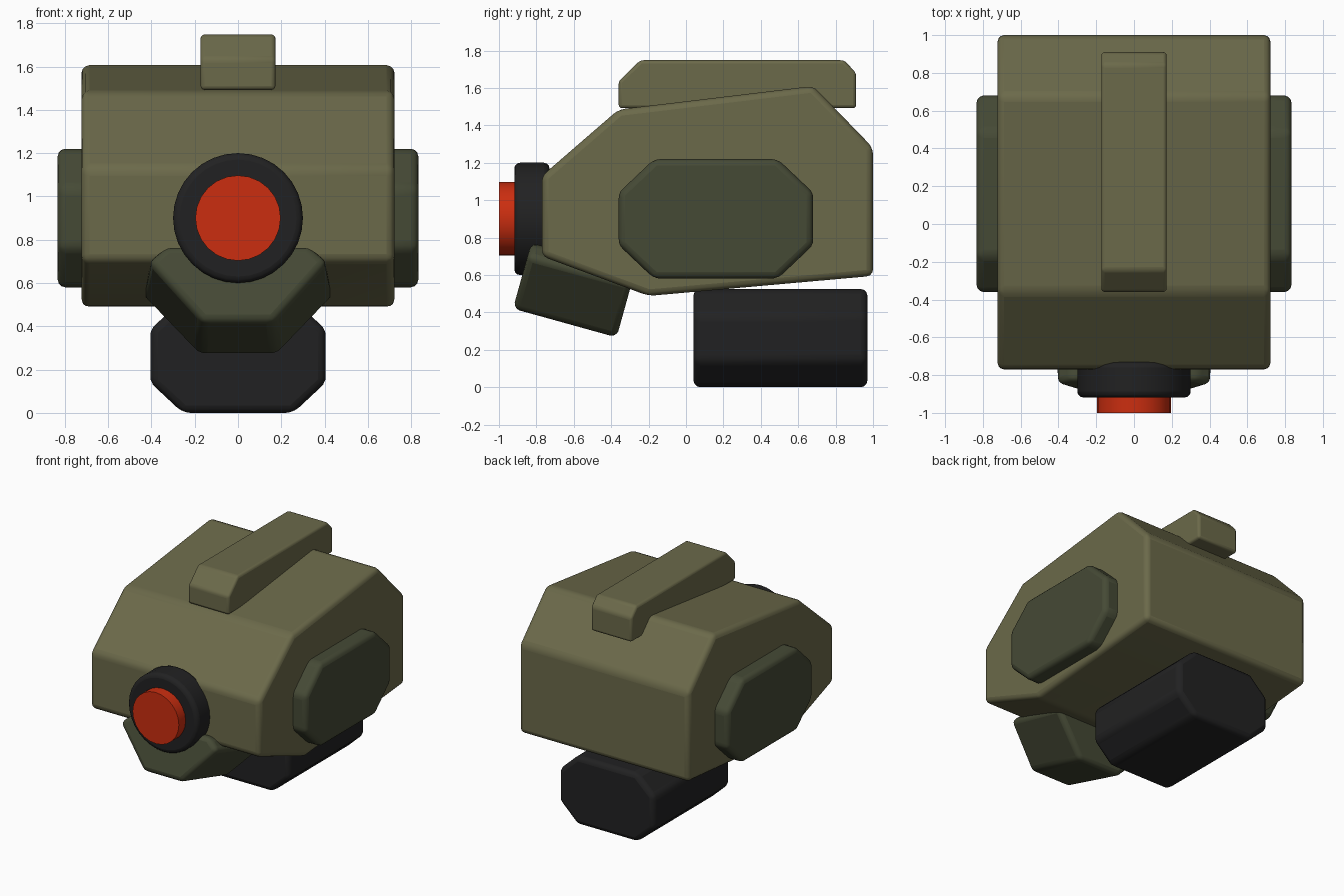
import bpy, bmesh, math
from mathutils import Matrix

cube = bpy.data.objects.get("Cube")
if cube:
    bpy.data.objects.remove(cube, do_unlink=True)


def material(name, rgb):
    m = bpy.data.materials.new(name)
    m.use_nodes = True
    m.diffuse_color = (*rgb, 1)
    m.node_tree.nodes["Principled BSDF"].inputs["Base Color"].default_value = (*rgb, 1)
    return m


olive = material("olive", (0.147, 0.142, 0.068))
dark_green = material("dark green", (0.060, 0.068, 0.036))
black = material("black", (0.0155, 0.0155, 0.016))
red = material("red", (0.60, 0.027, 0.005))


def finish(name, bm, mat, bevel):
    """Turn a bmesh into an object with rounded edges."""
    bmesh.ops.recalc_face_normals(bm, faces=bm.faces)
    mesh = bpy.data.meshes.new(name)
    bm.to_mesh(mesh)
    bm.free()
    mesh.materials.append(mat)
    ob = bpy.data.objects.new(name, mesh)
    bpy.context.collection.objects.link(ob)
    if bevel:
        mod = ob.modifiers.new("rounded_edges", 'BEVEL')
        mod.width = bevel
        mod.segments = 3
        mod.limit_method = 'ANGLE'
        mod.angle_limit = math.radians(25)
    bpy.ops.object.select_all(action='DESELECT')
    ob.select_set(True)
    bpy.context.view_layer.objects.active = ob
    bpy.ops.object.shade_smooth_by_angle(angle=math.radians(30))
    return ob


def prism(name, profile, axis, start, end, mat, bevel, taper=1.0):
    """Extrude a closed profile along x (profile in y,z) or y (profile in x,z)."""
    bm = bmesh.new()

    def ring(t, s):
        if axis == 'x':
            return [bm.verts.new((t, a, b)) for a, b in profile]
        return [bm.verts.new((a * s, t, b)) for a, b in profile]

    r0, r1 = ring(start, 1.0), ring(end, taper)
    bm.faces.new(r0)
    bm.faces.new(r1)
    for i in range(len(profile)):
        j = (i + 1) % len(profile)
        bm.faces.new((r0[i], r0[j], r1[j], r1[i]))
    return finish(name, bm, mat, bevel)


def octagon(a0, a1, b0, b1, ca, cb):
    """Rectangle with cut corners."""
    return [(a0 + ca, b0), (a1 - ca, b0), (a1, b0 + cb), (a1, b1 - cb),
            (a1 - ca, b1), (a0 + ca, b1), (a0, b1 - cb), (a0, b0 + cb)]


def disc(name, radius, y0, y1, z, sides, mat, bevel):
    """Cylinder lying along y."""
    bm = bmesh.new()
    bmesh.ops.create_cone(
        bm, cap_ends=True, segments=sides, radius1=radius, radius2=radius, depth=y1 - y0,
        matrix=Matrix.Translation((0, (y0 + y1) / 2, z)) @ Matrix.Rotation(math.pi / 2, 4, 'X'))
    return finish(name, bm, mat, bevel)


# Main head shell
shell = [(-0.77, 0.70), (-0.77, 1.13), (-0.36, 1.485), (0.68, 1.61),
         (1.0, 1.28), (1.0, 0.595), (-0.20, 0.488)]
prism("head_shell", shell, 'x', -0.722, 0.722, olive, 0.035)

# Raised crest along the top
crest = [(-0.36, 1.492), (-0.36, 1.635), (-0.245, 1.748),
         (0.845, 1.748), (0.91, 1.68), (0.91, 1.492)]
prism("top_crest", crest, 'x', -0.173, 0.173, olive, 0.018)

# Side pods
for side, label in ((1, "left"), (-1, "right")):
    prism(label + "_side_pod", octagon(-0.36, 0.68, 0.58, 1.22, 0.19, 0.18),
          'x', side * 0.60, side * 0.833, dark_green, 0.035)

# Neck block
prism("neck", octagon(-0.405, 0.405, 0.0, 0.525, 0.15, 0.14), 'y', 0.04, 0.97, black, 0.035)

# Tilted chin
chin_half = [(0.165, 0.0), (0.415, 0.29), (0.33, 0.365)]
chin_profile = chin_half + [(-x, z) for x, z in reversed(chin_half)]
chin = prism("chin", chin_profile, 'y', 0.0, 0.575, dark_green, 0.035, taper=1.08)
chin.location = (0, -0.925, 0.42)
chin.rotation_euler.x = math.radians(-15.5)

# Eye ring and lens
disc("eye_ring", 0.30, -0.918, -0.73, 0.90, 32, black, 0.03)
disc("eye_lens", 0.197, -1.0, -0.90, 0.90, 24, red, 0)
